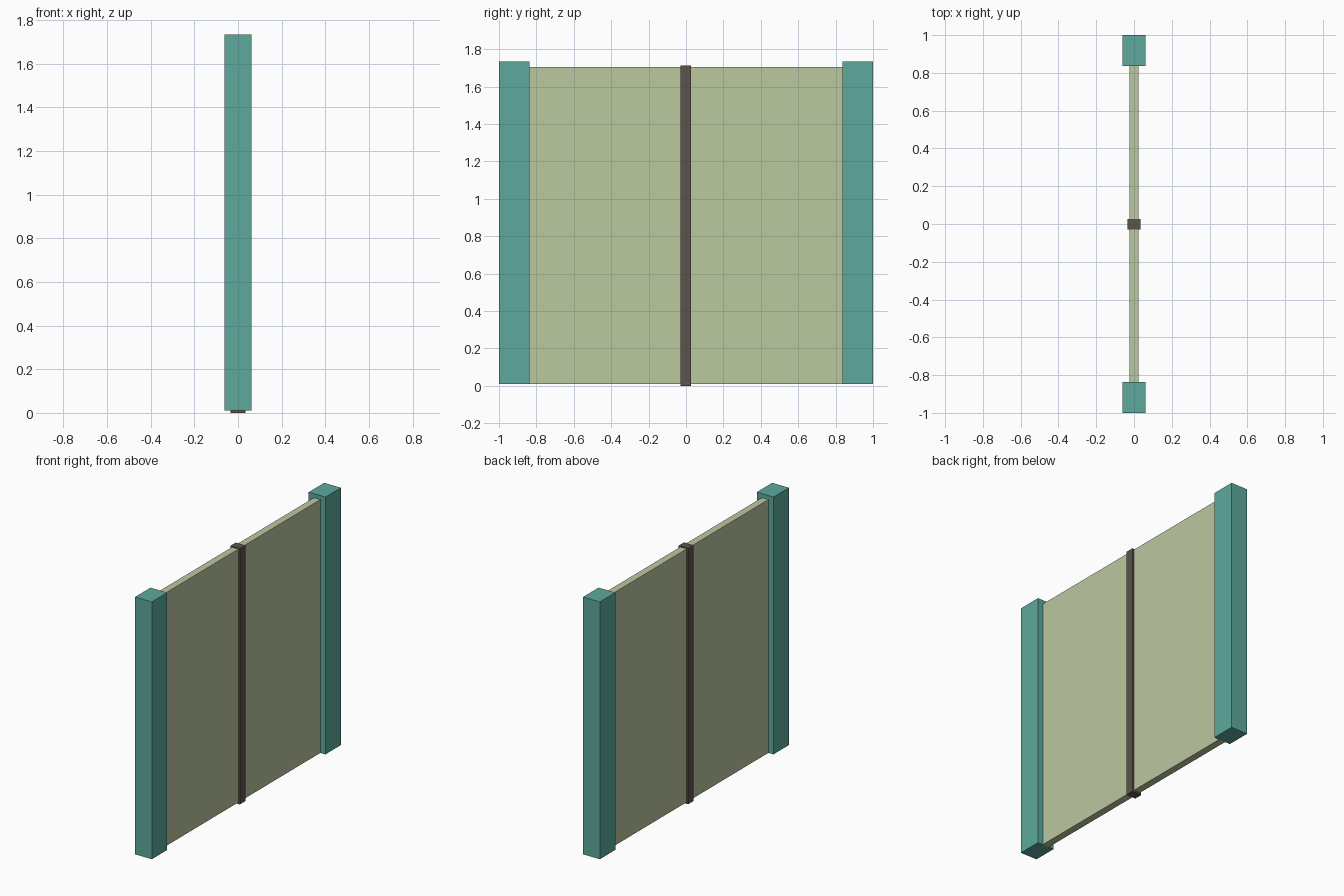
import bpy

if "Cube" in bpy.data.objects:
    bpy.data.objects.remove(bpy.data.objects["Cube"])


def material(name, color):
    m = bpy.data.materials.new(name)
    m.diffuse_color = (*color, 1)
    m.use_nodes = True
    m.node_tree.nodes["Principled BSDF"].inputs["Base Color"].default_value = m.diffuse_color
    return m


def box(name, lo, hi, mat):
    size = [b - a for a, b in zip(lo, hi)]
    mid = [(a + b) / 2 for a, b in zip(lo, hi)]
    bpy.ops.mesh.primitive_cube_add(size=1, location=mid)
    ob = bpy.context.object
    ob.name = name
    ob.scale = size
    bpy.ops.object.transform_apply(location=False, rotation=False, scale=True)
    ob.data.materials.append(mat)
    return ob


teal = material("teal_post", (0.11, 0.40, 0.34))
green = material("pale_green_panel", (0.50, 0.58, 0.35))
dark = material("dark_strip", (0.11, 0.09, 0.075))

# End posts, front and back
box("front_post", (-0.062, -1.0, 0.011), (0.062, -0.837, 1.733), teal)
box("back_post", (-0.062, 0.836, 0.011), (0.062, 1.0, 1.733), teal)

# Thin panel between the posts
box("panel", (-0.024, -0.84, 0.011), (0.024, 0.84, 1.706), green)

# Centre strip covering the panel joint
box("centre_strip", (-0.035, -0.03, 0.0), (0.035, 0.027, 1.712), dark)
